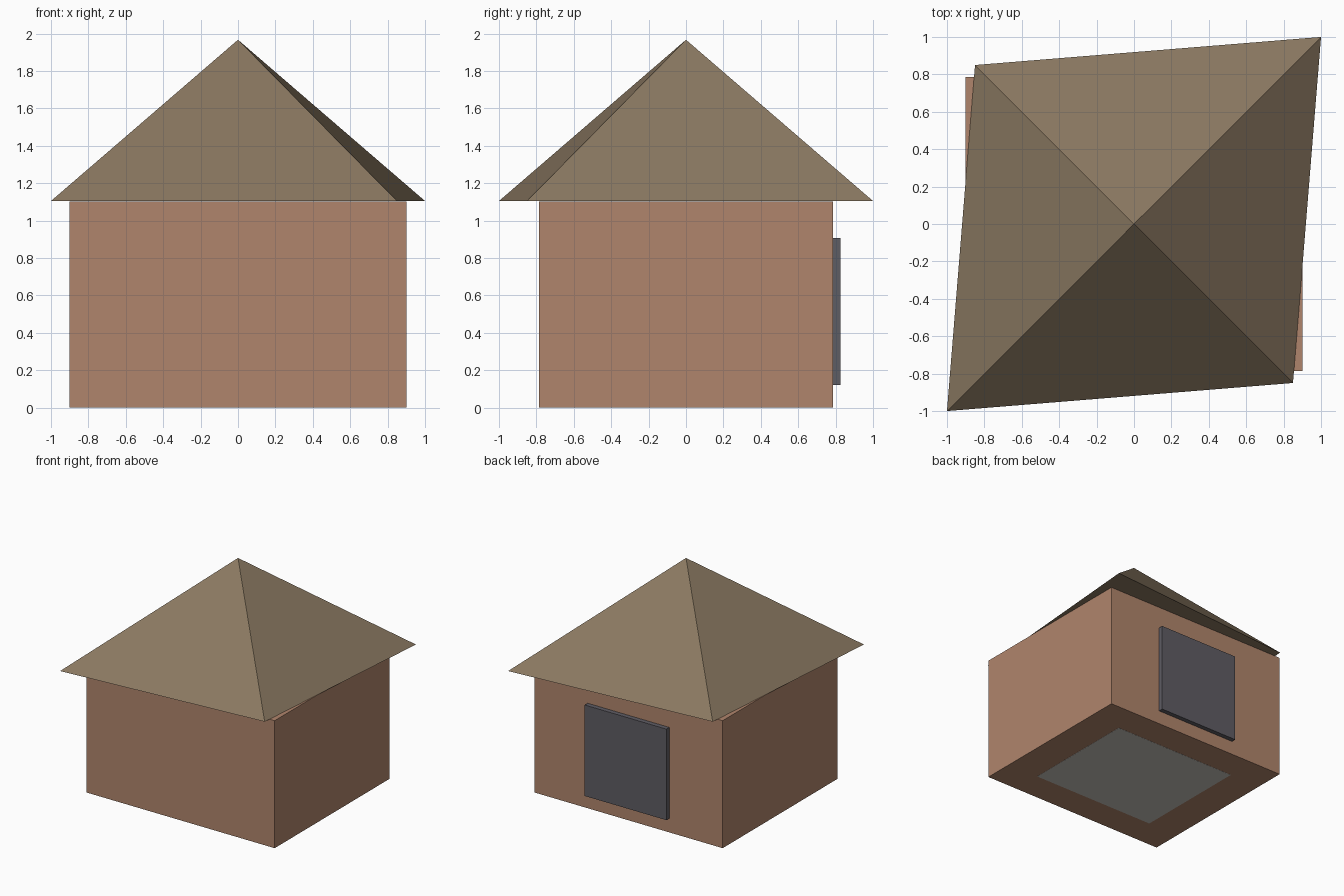
import bpy, bmesh

if "Cube" in bpy.data.objects:
    bpy.data.objects.remove(bpy.data.objects["Cube"])


def material(name, rgb):
    m = bpy.data.materials.new(name)
    m.diffuse_color = (*rgb, 1)
    m.use_nodes = True
    m.node_tree.nodes["Principled BSDF"].inputs["Base Color"].default_value = m.diffuse_color
    return m


def make_object(name, bm, mat):
    bmesh.ops.recalc_face_normals(bm, faces=bm.faces)
    mesh = bpy.data.meshes.new(name)
    bm.to_mesh(mesh)
    bm.free()
    mesh.materials.append(mat)
    obj = bpy.data.objects.new(name, mesh)
    bpy.context.collection.objects.link(obj)
    return obj


def box(name, low, high, mat):
    bm = bmesh.new()
    bmesh.ops.create_cube(bm, size=1)
    for v in bm.verts:
        v.co = [low[i] if v.co[i] < 0 else high[i] for i in range(3)]
    return make_object(name, bm, mat)


clay = material("clay brown", (0.434, 0.235, 0.15))
thatch = material("dull tan", (0.254, 0.188, 0.119))
slate = material("dark slate", (0.114, 0.109, 0.127))
stone = material("pale grey", (0.565, 0.546, 0.50))

# Walls with the floor slab flush in the underside
box("walls", (-0.9, -0.785, 0.001), (0.9, 0.785, 1.102), clay)
box("floor_slab", (-0.6, -0.52, 0), (0.6, 0.52, 0.008), stone)

# Door on the back wall
box("door", (-0.39, 0.745, 0.122), (0.39, 0.825, 0.908), slate)

# Skewed four-sided roof
bm = bmesh.new()
base = [bm.verts.new((x, y, 1.105)) for x, y in
        ((-1, -1), (0.85, -0.85), (1, 1), (-0.85, 0.85))]
apex = bm.verts.new((0, 0, 1.967))
bm.faces.new(base)
for i in range(4):
    bm.faces.new((base[i], base[(i + 1) % 4], apex))
make_object("roof", bm, thatch)
